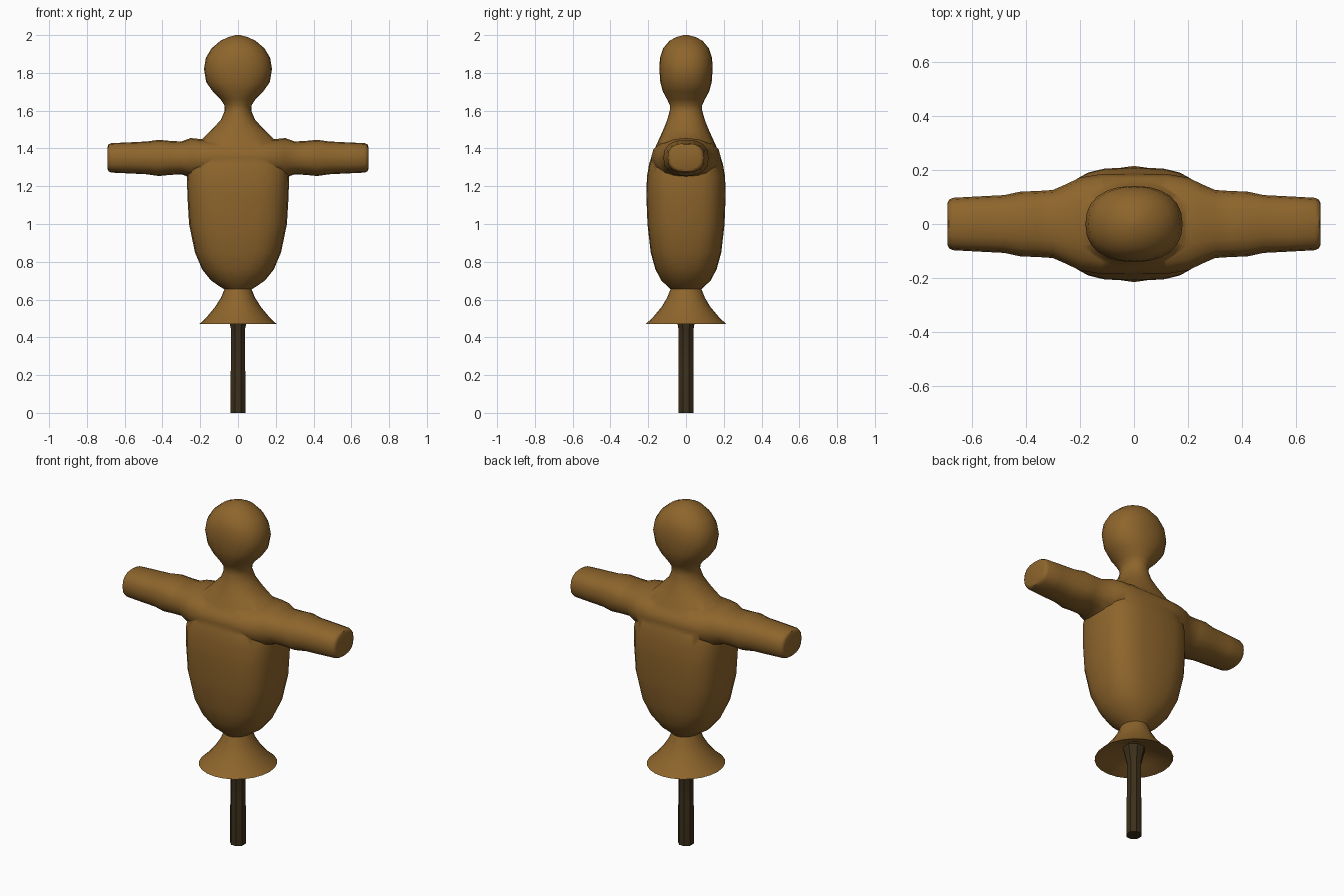
import bpy, bmesh
from math import sin, cos, pi, copysign, radians

if "Cube" in bpy.data.objects:
    bpy.data.objects.remove(bpy.data.objects["Cube"])


def material(name, color):
    m = bpy.data.materials.new(name)
    m.diffuse_color = color
    m.use_nodes = True
    m.node_tree.nodes["Principled BSDF"].inputs["Base Color"].default_value = m.diffuse_color
    return m


def loft(name, rings, place, sides, mat, phase=0.0):
    """Skin superellipse rings (position, half width, half depth, exponent), capped at both ends."""
    bm = bmesh.new()
    loops = []
    for t, a, b, n in rings:
        loop = []
        for i in range(sides):
            ang = 2 * pi * i / sides + phase
            c, s = cos(ang), sin(ang)
            u = a * copysign(abs(c) ** (2 / n), c)
            v = b * copysign(abs(s) ** (2 / n), s)
            loop.append(bm.verts.new(place(t, u, v)))
        loops.append(loop)
    for lo, hi in zip(loops, loops[1:]):
        for i in range(sides):
            j = (i + 1) % sides
            bm.faces.new((lo[i], lo[j], hi[j], hi[i]))
    bm.faces.new(loops[0][::-1])
    bm.faces.new(loops[-1])
    bmesh.ops.recalc_face_normals(bm, faces=bm.faces)
    me = bpy.data.meshes.new(name)
    bm.to_mesh(me)
    bm.free()
    ob = bpy.data.objects.new(name, me)
    bpy.context.collection.objects.link(ob)
    me.materials.append(mat)
    return ob


def smooth(ob, angle):
    bpy.ops.object.select_all(action='DESELECT')
    ob.select_set(True)
    bpy.context.view_layer.objects.active = ob
    bpy.ops.object.shade_smooth_by_angle(angle=radians(angle))


cloth = material("cloth", (0.27, 0.13, 0.025, 1))
wood = material("dark_wood", (0.045, 0.029, 0.011, 1))


def upright(t, u, v):
    return (u, v, t)


# hollow skirt, torso, neck and head in one profile
body = loft("body", [
    (0.53, 0.06, 0.06, 2), (0.495, 0.13, 0.135, 2), (0.47, 0.205, 0.215, 2),
    (0.50, 0.172, 0.18, 2), (0.56, 0.122, 0.13, 2), (0.61, 0.09, 0.10, 2),
    (0.655, 0.072, 0.082, 2), (0.665, 0.09, 0.092, 2),
    (0.70, 0.142, 0.13, 2.1), (0.76, 0.19, 0.162, 2.4), (0.85, 0.228, 0.187, 2.8),
    (1.0, 0.259, 0.204, 3), (1.15, 0.268, 0.21, 3), (1.25, 0.27, 0.207, 3),
    (1.32, 0.262, 0.195, 2.8), (1.39, 0.235, 0.17, 2.5), (1.44, 0.20, 0.147, 2.3),
    (1.50, 0.14, 0.12, 2.1), (1.55, 0.091, 0.10, 2), (1.60, 0.07, 0.086, 2),
    (1.63, 0.072, 0.086, 2), (1.66, 0.092, 0.10, 2), (1.70, 0.132, 0.122, 2.1),
    (1.75, 0.168, 0.136, 2.2), (1.82, 0.18, 0.141, 2.3), (1.88, 0.17, 0.138, 2.2),
    (1.93, 0.14, 0.121, 2.1), (1.97, 0.093, 0.088, 2), (1.99, 0.05, 0.05, 2),
    (2.0, 0.012, 0.012, 2),
], upright, 24, cloth)

# both arms: one mirrored loft along x
half = [(0.12, 0.185, 0.10, 2.4), (0.20, 0.172, 0.10, 2.4), (0.25, 0.148, 0.105, 2.4),
        (0.30, 0.126, 0.087, 2.4), (0.36, 0.122, 0.09, 2.4), (0.42, 0.12, 0.096, 2.4),
        (0.48, 0.107, 0.087, 2.4), (0.58, 0.102, 0.082, 2.5), (0.67, 0.097, 0.078, 2.5),
        (0.685, 0.09, 0.072, 2.5), (0.69, 0.078, 0.06, 2.5)]
arm_rings = [(-x, *r) for x, *r in reversed(half)] + half
arms = loft("arms", arm_rings, lambda t, u, v: (t, u, 1.35 + v), 16, cloth)

# fuse the arms into the torso
fuse = body.modifiers.new("fuse_arms", 'BOOLEAN')
fuse.operation = 'UNION'
fuse.solver = 'EXACT'
fuse.object = arms
bpy.context.view_layer.objects.active = body
bpy.ops.object.modifier_apply(modifier=fuse.name)
bpy.data.objects.remove(arms)
smooth(body, 45)

# octagonal pole, flaring where it enters the skirt
pole = loft("pole", [(0.0, 0.042, 0.044, 2), (0.22, 0.042, 0.044, 2), (0.23, 0.039, 0.043, 2),
                     (0.44, 0.039, 0.043, 2), (0.47, 0.047, 0.048, 2), (0.535, 0.062, 0.062, 2)],
            upright, 8, wood, pi / 8)
smooth(pole, 30)
